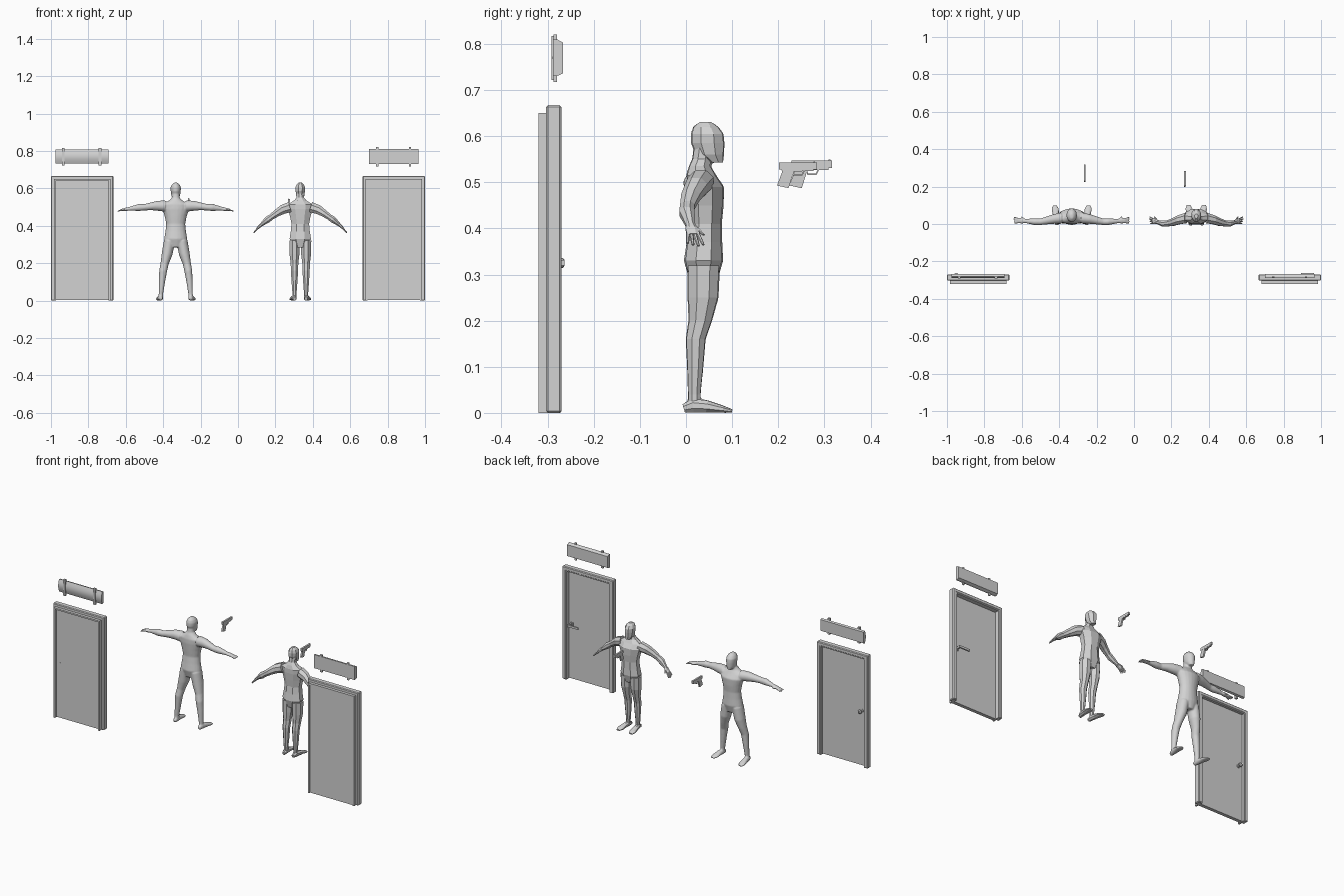
import bpy, bmesh, math
from mathutils import Vector

cube = bpy.data.objects.get("Cube")
if cube:
    bpy.data.objects.remove(cube, do_unlink=True)

grey = bpy.data.materials.new("plain grey")
grey.use_nodes = True
GREY = (0.65, 0.65, 0.65, 1)
grey.diffuse_color = GREY
grey.node_tree.nodes["Principled BSDF"].inputs["Base Color"].default_value = GREY

X, Y, Z = Vector((1, 0, 0)), Vector((0, 1, 0)), Vector((0, 0, 1))


def finish(name, bm, smooth=False):
    bmesh.ops.recalc_face_normals(bm, faces=bm.faces)
    mesh = bpy.data.meshes.new(name)
    bm.to_mesh(mesh)
    bm.free()
    mesh.materials.append(grey)
    obj = bpy.data.objects.new(name, mesh)
    bpy.context.scene.collection.objects.link(obj)
    for face in mesh.polygons:
        face.use_smooth = smooth
    return obj


def loft(bm, centres, radii, sides, side=Y):
    """Skin elliptical rings along a path; radii are (across, along side)."""
    points = [Vector(c) for c in centres]
    rings = []
    for i, (p, (ru, rv)) in enumerate(zip(points, radii)):
        ahead, behind = points[min(i + 1, len(points) - 1)], points[max(i - 1, 0)]
        u = side.cross(ahead - behind).normalized()
        ring = []
        for k in range(sides):
            a = math.tau * (k + 0.5) / sides
            ring.append(bm.verts.new(p + u * ru * math.cos(a) + side * rv * math.sin(a)))
        rings.append(ring)
    for low, high in zip(rings, rings[1:]):
        for k in range(sides):
            n = (k + 1) % sides
            bm.faces.new((low[k], low[n], high[n], high[k]))
    bm.faces.new(rings[0][::-1])
    bm.faces.new(rings[-1])


def prism(bm, outline, axis, start, end):
    """Extrude an outline: (y, z) pairs along x, or (x, z) pairs along y."""
    def at(p, d):
        return (d, p[0], p[1]) if axis == "x" else (p[0], d, p[1])
    a = [bm.verts.new(at(p, start)) for p in outline]
    b = [bm.verts.new(at(p, end)) for p in outline]
    for i in range(len(a)):
        n = (i + 1) % len(a)
        bm.faces.new((a[i], a[n], b[n], b[i]))
    bm.faces.new(a[::-1])
    bm.faces.new(b)


def box(bm, x0, x1, y0, y1, z0, z1):
    prism(bm, [(x0, z0), (x1, z0), (x1, z1), (x0, z1)], "y", y0, y1)


# Body tables: height, centre depth, half width, half depth
TORSO = [(.285, .038, .035, .03), (.33, .038, .062, .043), (.37, .04, .055, .039),
         (.41, .042, .051, .036), (.45, .042, .059, .04), (.49, .041, .072, .042),
         (.515, .033, .07, .033), (.535, .03, .036, .024), (.55, .034, .021, .021),
         (.58, .038, .02, .021)]
HEAD = [(.543, .064, .014, .017), (.56, .052, .023, .031), (.585, .047, .027, .037),
        (.605, .046, .028, .036), (.62, .043, .021, .028), (.631, .042, .009, .013)]
LEG = [(.32, .038, .03, .036), (.25, .037, .029, .034), (.2, .031, .022, .026),
       (.16, .021, .021, .022), (.1, .02, .017, .018), (.04, .018, .012, .014),
       (.012, .018, .012, .014)]
# Foot: depth, half height, half width
FOOT = [(-.005, .01, .009), (.015, .016, .014), (.045, .014, .016), (.08, .008, .02),
        (.1, .004, .012)]
ARM_RADII = [(.03, .03), (.027, .026), (.021, .022), (.017, .017), (.019, .018),
             (.01, .011), (.009, .015), (.006, .015)]


def figure(name, cx, arm, leg_x, sides):
    bm = bmesh.new()
    for table in (TORSO, HEAD):
        loft(bm, [(cx, y, z) for z, y, _, _ in table], [r[2:] for r in table], sides)
    for s in (-1, 1):
        # Legs and feet
        loft(bm, [(cx + s * x, y, z) for x, (z, y, _, _) in zip(leg_x, LEG)],
             [r[2:] for r in LEG], sides)
        loft(bm, [(cx + s * (leg_x[-1] + y * .1), y, h) for y, h, _ in FOOT],
             [r[1:] for r in FOOT], sides, X)
        # Arms
        path = [Vector((cx + s * x, y, z)) for x, y, z in arm]
        loft(bm, path, ARM_RADII, sides)
        # Fingers fan out from the palm, thumb points forward
        way = (path[-1] - path[-3]).normalized()
        for k in range(4):
            spread = Y * (k - 1.5)
            base = path[-1] - way * .006 + spread * .007
            reach = .034 - .004 * abs(k - 2)
            tip = base + way * reach + spread * .004 - Z * .004
            loft(bm, [base, (base + tip) / 2, tip], [(.005, .0045), (.0045, .004), (.003, .003)], 6)
        base = path[-3] + Y * .006
        tip = base + way * .022 + Y * .018 - Z * .005
        loft(bm, [base, (base + tip) / 2, tip], [(.006, .005), (.005, .005), (.003, .003)], 6)
    return finish(name, bm)


# Smooth figure with level arms and a wide stance
T_ARM = [(.055, .032, .505), (.095, .027, .507), (.13, .02, .504), (.168, .012, .499),
         (.195, .012, .498), (.248, .016, .491), (.265, .018, .488), (.288, .019, .485)]
smooth_man = figure("smooth_figure", -.333, T_ARM,
                    [.033, .046, .059, .067, .074, .079, .08], 20)
remesh = smooth_man.modifiers.new("blend", "REMESH")
remesh.mode = "VOXEL"
remesh.voxel_size = .004
remesh.use_smooth_shade = True
relax = smooth_man.modifiers.new("relax", "SMOOTH")
relax.iterations = 4

# Faceted figure with lowered arms and a narrow stance
LOW_ARM = [(.055, .032, .5), (.095, .022, .487), (.125, .01, .468), (.155, .003, .447),
           (.175, .002, .433), (.208, .01, .406), (.217, .013, .398), (.23, .016, .385)]
figure("faceted_figure", .333, LOW_ARM, [.031] * len(LEG), 8)


# Pistols: outlines relative to the rear top corner of the slide
SLIDE = [(0, 0), (.088, 0), (.088, -.016), (0, -.016)]
GRIP = [(.004, -.014), (.08, -.014), (.08, -.02), (.034, -.021), (.022, -.06),
        (-.005, -.054), (.007, -.022)]
GUARD = [(.03, -.019), (.034, -.031), (.054, -.031), (.06, -.019), (.057, -.019),
         (.052, -.028), (.036, -.028), (.033, -.019)]


def pistol(name, x, y, z, size):
    bm = bmesh.new()
    for outline, half in ((SLIDE, .005), (GRIP, .0045), (GUARD, .002)):
        prism(bm, [(y + a * size, z + b * size) for a, b in outline], "x", x - half, x + half)
    box(bm, x - .001, x + .001, y + .08 * size, y + .084 * size, z, z + .002)
    finish(name, bm)


pistol("large_pistol", -.263, .229, .547, 1)
pistol("small_pistol", .272, .202, .543, .93)


# Doors
def arch(cx, half, top, thick):
    i = half - thick
    return [(cx - half, 0), (cx - half, top), (cx + half, top), (cx + half, 0),
            (cx + i, 0), (cx + i, top - thick), (cx - i, top - thick), (cx - i, 0)]


def door(side, cx, panel_front):
    bm = bmesh.new()
    prism(bm, arch(cx, .15, .65, .009), "y", -.32, -.272)
    finish(side + "_door_jamb", bm)
    bm = bmesh.new()
    prism(bm, arch(cx, .167, .667, .022), "y", -.303, -.27)
    casing = finish(side + "_door_casing", bm)
    bevel = casing.modifiers.new("eased edges", "BEVEL")
    bevel.width = .004
    bm = bmesh.new()
    box(bm, cx - .142, cx + .142, panel_front, panel_front + .02, .003, .642)
    finish(side + "_door_panel", bm)


door("right", -.833, -.308)
door("left", .833, -.317)

# Lever handle on one door
bm = bmesh.new()
box(bm, .945, .966, -.299, -.292, .315, .335)
box(bm, .952, .96, -.295, -.264, .319, .331)
box(bm, .892, .962, -.271, -.263, .319, .331)
finish("lever_handle", bm)

# Round knob on the other, with a small lock disc in front
bm = bmesh.new()
KNOB = [(-.31, .005), (-.29, .005), (-.288, .011), (-.284, .011), (-.283, .005),
        (-.276, .005), (-.273, .011), (-.267, .011), (-.263, .006)]
loft(bm, [(-.95, y, .325) for y, _ in KNOB], [(r, r) for _, r in KNOB], 16, X)
finish("door_knob", bm)

# Flat sign with bevelled back and four mounting tabs
bm = bmesh.new()
prism(bm, [(-.288, .73), (-.28, .73), (-.267, .736), (-.267, .803), (-.28, .81), (-.288, .81)],
      "x", .7, .965)
finish("flat_sign", bm)
bm = bmesh.new()
for x in (.745, .92):
    box(bm, x - .006, x + .006, -.287, -.28, .717, .82)
finish("flat_sign_tabs", bm)

# Curved sign held by two straps
bm = bmesh.new()
bulge = [(-.28 - .009 * math.sin(math.pi * k / 12), .733 + .074 * k / 12) for k in range(13)]
prism(bm, bulge + [(-.268, .803), (-.268, .737)], "x", -.975, -.692)
curved = finish("curved_sign", bm, True)
bpy.context.view_layer.objects.active = curved
curved.select_set(True)
bpy.ops.object.shade_smooth_by_angle(angle=math.radians(30))
bm = bmesh.new()
for x in (-.934, -.738):
    box(bm, x - .007, x + .007, -.292, -.28, .722, .817)
finish("curved_sign_straps", bm)
